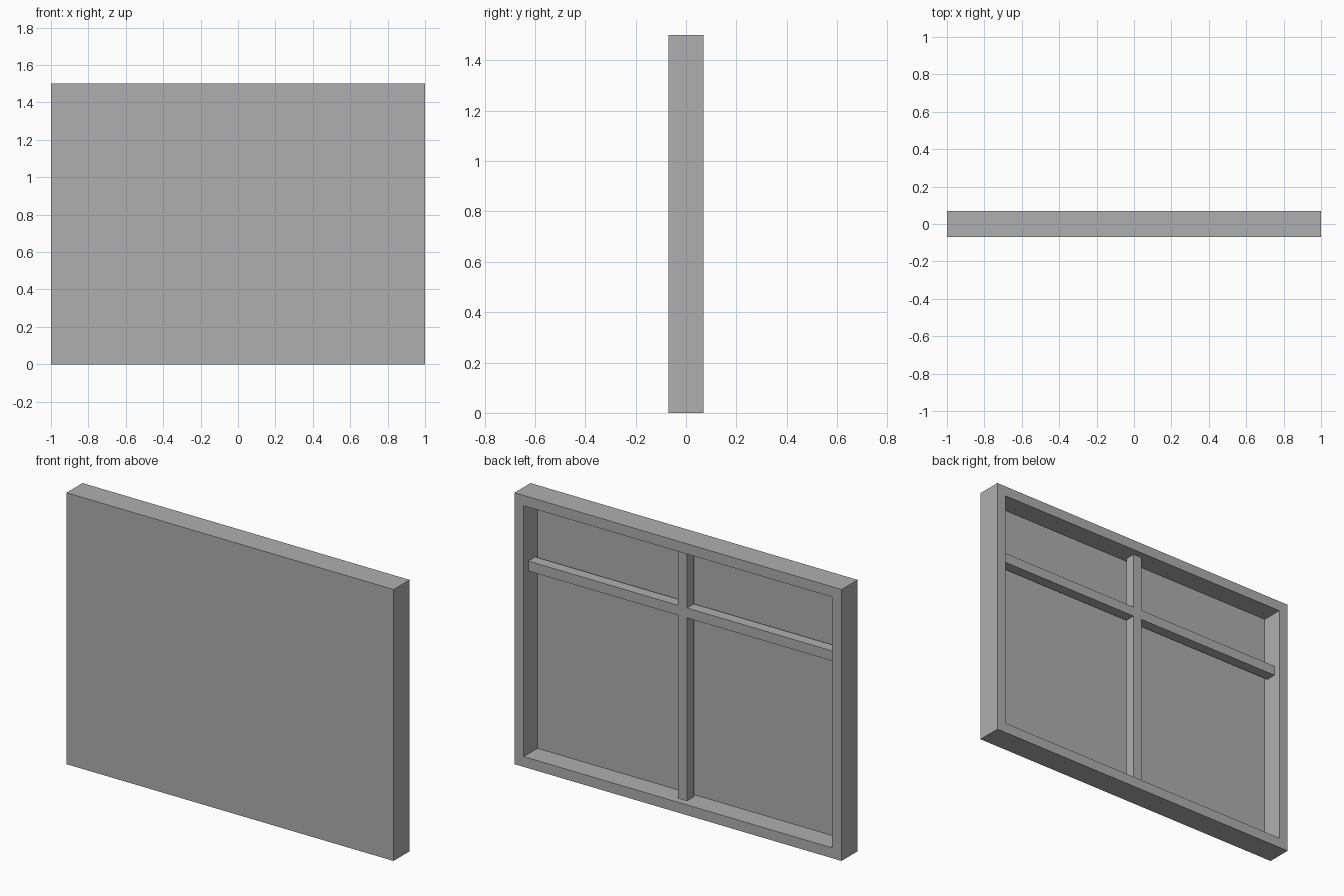
import bpy, bmesh

if "Cube" in bpy.data.objects:
    bpy.data.objects.remove(bpy.data.objects["Cube"])

W, H, D = 1.0, 1.5, 0.07       # half width, height, half depth
RIM, BACK = 0.057, 0.12        # rim width, recess depth
BAR, BAR_D = 0.0275, 0.03      # half width and half depth of the bars
CROSS_Z = 1.095                # height of the cross bar

# Darker grey for all parts
grey = bpy.data.materials.new("dark_grey")
grey.diffuse_color = (0.43, 0.43, 0.43, 1)
grey.use_nodes = True
grey.node_tree.nodes["Principled BSDF"].inputs["Base Color"].default_value = grey.diffuse_color


def add_object(name, bm):
    bmesh.ops.recalc_face_normals(bm, faces=bm.faces[:])
    mesh = bpy.data.meshes.new(name)
    bm.to_mesh(mesh)
    bm.free()
    mesh.materials.append(grey)
    obj = bpy.data.objects.new(name, mesh)
    bpy.context.collection.objects.link(obj)
    return obj


def prism(outline, y0, y1):
    """Extrude an x/z outline along y."""
    bm = bmesh.new()
    face = bm.faces.new([bm.verts.new((x, y0, z)) for x, z in outline])
    ext = bmesh.ops.extrude_face_region(bm, geom=[face])["geom"]
    verts = [v for v in ext if isinstance(v, bmesh.types.BMVert)]
    bmesh.ops.translate(bm, verts=verts, vec=(0, y1 - y0, 0))
    bmesh.ops.recalc_face_normals(bm, faces=bm.faces[:])
    return bm


# Frame with closed front panel: a slab recessed from the back
bm = prism([(-W, 0), (W, 0), (W, H), (-W, H)], -D, D)
back = max(bm.faces, key=lambda f: f.calc_center_median().y)
bmesh.ops.inset_region(bm, faces=[back], thickness=RIM, use_even_offset=True)
ext = bmesh.ops.extrude_discrete_faces(bm, faces=[back])["faces"]
bmesh.ops.translate(bm, verts=ext[0].verts[:], vec=(0, -BACK, 0))
add_object("window_frame", bm)

# Crossed glazing bars, standing slightly clear of the panel
x, top, low, high = W - RIM, H - RIM, CROSS_Z - BAR, CROSS_Z + BAR
half = [(BAR, RIM), (BAR, low), (x, low), (x, high), (BAR, high), (BAR, top)]
outline = half + [(-px, pz) for px, pz in reversed(half)]
add_object("glazing_bars", prism(outline, -BAR_D, BAR_D))
